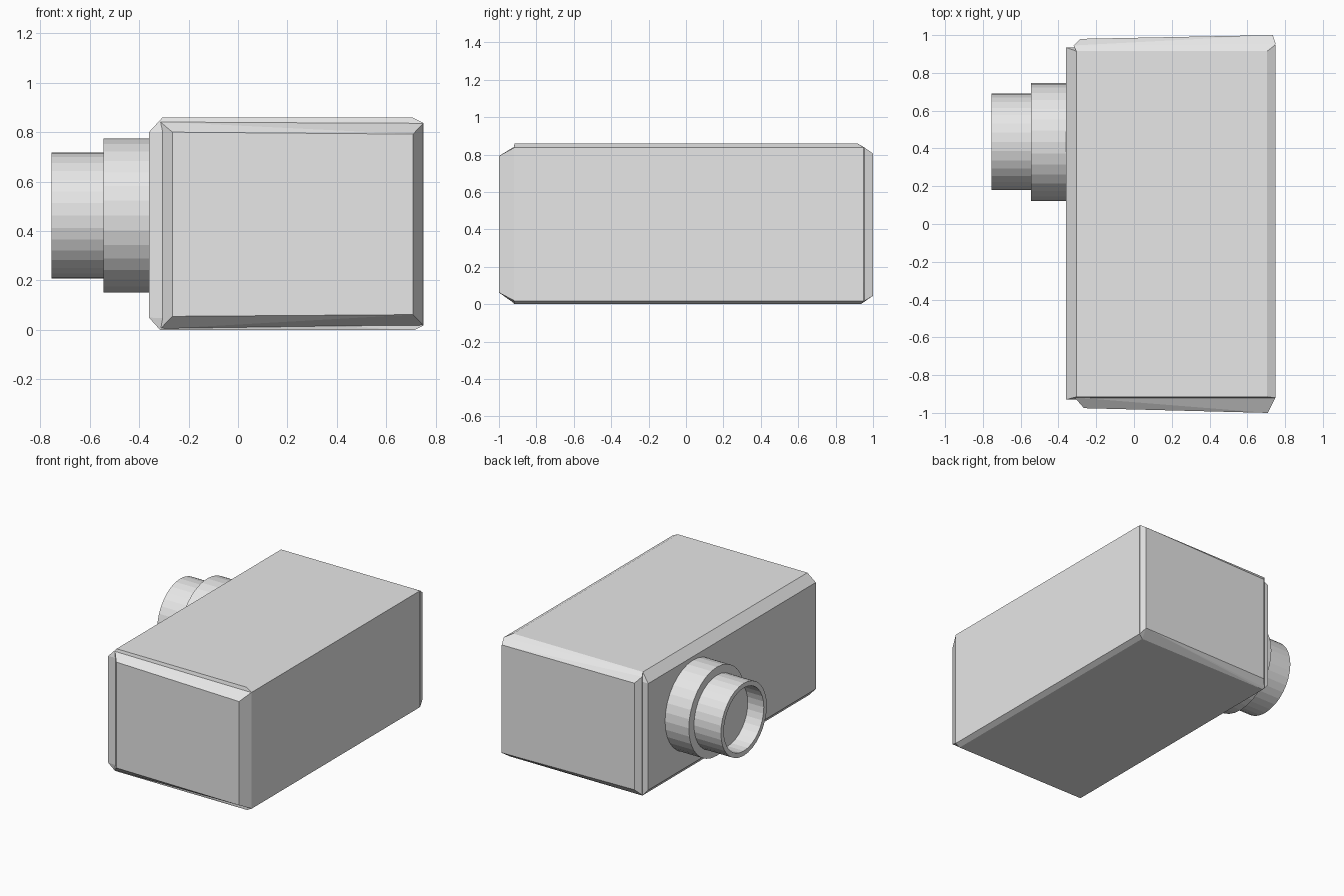
import bpy, bmesh, math
from mathutils import Matrix

if "Cube" in bpy.data.objects:
    bpy.data.objects.remove(bpy.data.objects["Cube"])

grey = bpy.data.materials.new("light grey")
grey.use_nodes = True
grey.diffuse_color = (0.8, 0.8, 0.8, 1)
grey.node_tree.nodes["Principled BSDF"].inputs["Base Color"].default_value = grey.diffuse_color


def finish(name, bm):
    bmesh.ops.recalc_face_normals(bm, faces=bm.faces)
    mesh = bpy.data.meshes.new(name)
    bm.to_mesh(mesh)
    bm.free()
    mesh.materials.append(grey)
    obj = bpy.data.objects.new(name, mesh)
    bpy.context.collection.objects.link(obj)
    return obj


def rect(axis, at, a, b):
    """Four corners of a rectangle at a position along an axis."""
    points = []
    for u in a:
        for v in b:
            p = [u, v]
            p.insert(axis, at)
            points.append(p)
    return points


def hull(name, points):
    bm = bmesh.new()
    for p in points:
        bm.verts.new(p)
    bmesh.ops.convex_hull(bm, input=bm.verts[:])
    bmesh.ops.dissolve_limit(bm, angle_limit=math.radians(0.5), verts=bm.verts[:], edges=bm.edges[:])
    return finish(name, bm)


# Main housing with chamfered long edges
hull("housing",
     rect(0, -0.36, (-0.93, 0.935), (0.05, 0.80))
     + rect(0, 0.75, (-0.92, 0.95), (0.018, 0.837))
     + rect(2, 0.86, (-0.305, 0.705), (-0.915, 0.915))
     + rect(2, 0, (-0.315, 0.715), (-0.92, 0.935)))

# Front panel, slightly skewed, with sloping borders
hull("front_panel",
     rect(1, -0.918, (-0.315,), (0.004, 0.842))
     + rect(1, -0.918, (0.75,), (0.018, 0.837))
     + rect(1, -0.975, (-0.265,), (0.055, 0.80))
     + rect(1, -1.0, (0.708,), (0.062, 0.792)))

# Back panel, its upper border flush with the top
hull("back_panel",
     rect(2, 0.86, (-0.305, 0.705), (0.915,))
     + rect(2, 0, (-0.315, 0.715), (0.935,))
     + rect(1, 0.945, (-0.32,), (0.01, 0.842))
     + rect(1, 0.955, (0.75,), (0.018, 0.837))
     + rect(1, 0.98, (-0.285,), (0.05, 0.80))
     + rect(1, 1.0, (0.735,), (0.045, 0.805)))

# Stepped side barrel with a hollow mouth, spun about its axis
profile = [(-0.35, 0), (-0.35, 0.312), (-0.545, 0.312), (-0.545, 0.255),
           (-0.755, 0.255), (-0.755, 0.222), (-0.63, 0.222), (-0.63, 0)]
bm = bmesh.new()
verts = [bm.verts.new((x, 0, r)) for x, r in profile]
edges = [bm.edges.new(pair) for pair in zip(verts, verts[1:])]
bmesh.ops.spin(bm, geom=verts + edges, cent=(0, 0, 0), axis=(1, 0, 0),
               angle=math.tau, steps=32)
bmesh.ops.remove_doubles(bm, verts=bm.verts[:], dist=0.0005)
bmesh.ops.transform(bm, matrix=Matrix.Translation((0, 0.435, 0.463)), verts=bm.verts[:])
finish("side_barrel", bm)
